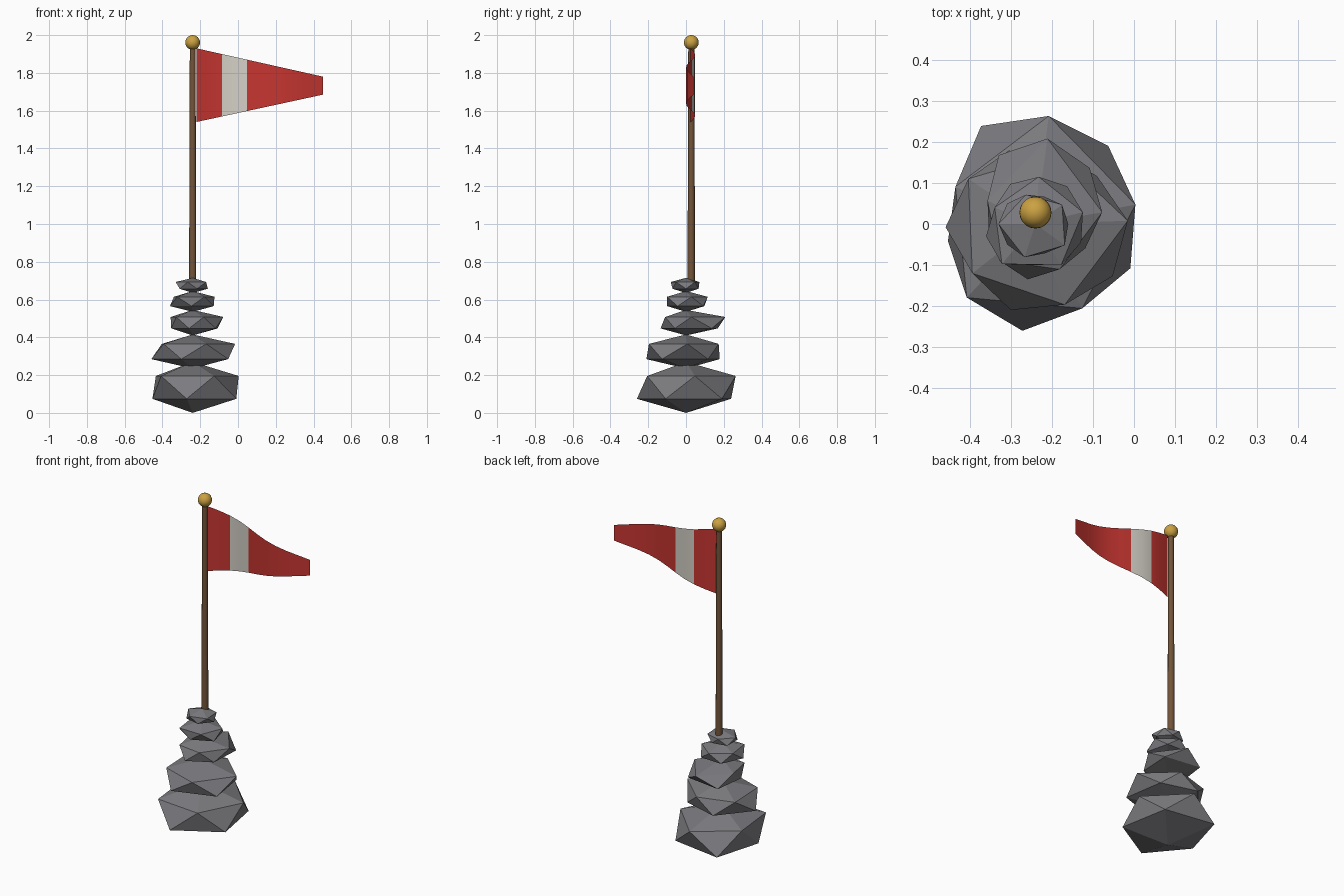
import bpy, bmesh, math

if "Cube" in bpy.data.objects:
    bpy.data.objects.remove(bpy.data.objects["Cube"])


def material(name, colour):
    mat = bpy.data.materials.new(name)
    mat.use_nodes = True
    rgba = (*colour, 1)
    mat.diffuse_color = rgba
    shader = next(n for n in mat.node_tree.nodes if n.type == 'BSDF_PRINCIPLED')
    shader.inputs["Base Color"].default_value = rgba
    shader.inputs["Roughness"].default_value = 0.8
    return mat


stone_grey = material("stone grey", (0.2, 0.2, 0.215))
wood_brown = material("wood brown", (0.17, 0.09, 0.042))
flag_red = material("flag red", (0.56, 0.036, 0.03))
flag_white = material("flag white", (0.66, 0.63, 0.57))
brass = material("brass gold", (0.6, 0.36, 0.055))

POLE_X, POLE_Y = -0.24, 0.028


def finish(name, bm, *mats):
    mesh = bpy.data.meshes.new(name)
    bm.to_mesh(mesh)
    bm.free()
    obj = bpy.data.objects.new(name, mesh)
    bpy.context.collection.objects.link(obj)
    for mat in mats:
        mesh.materials.append(mat)
    return obj


def stone(name, base, top, start, radii):
    """Squashed icosahedron; radii alternate between lower and upper ring."""
    bm = bmesh.new()
    height = top - base
    bottom = bm.verts.new((POLE_X, 0, base))
    peak = bm.verts.new((POLE_X, 0, top))
    ring = []
    for i, r in enumerate(radii):
        a = math.radians(start + 36 * i)
        z = base + height * (0.724 if i % 2 else 0.276)
        ring.append(bm.verts.new((POLE_X + r * math.cos(a), r * math.sin(a), z)))
    for i in range(len(ring)):
        a, b, c = (ring[(i + k) % len(ring)] for k in range(3))
        bm.faces.new((a, b, c))
        bm.faces.new((a, c, peak if i % 2 else bottom))
    bmesh.ops.recalc_face_normals(bm, faces=bm.faces)
    return finish(name, bm, stone_grey)


# Stacked stones, largest at the bottom
stone("base_stone", 0.0, 0.27, 263,
      (.262, .235, .255, .248, .26, .265, .273, .215, .217, .245))
stone("second_stone", 0.235, 0.415, 254,
      (.218, .209, .227, .225, .19, .18, .19, .197, .219, .195))
stone("third_stone", 0.41, 0.545, 262,
      (.136, .125, .135, .165, .19, .21, .19, .13, .115, .125))
stone("fourth_stone", 0.535, 0.645, 266,
      (.1, .118, .12, .119, .12, .115, .115, .107, .124, .127))
stone("top_stone", 0.635, 0.715, 288,
      (.075, .088, .08, .08, .07, .075, .085, .09, .085, .085))

# Tapered wooden pole
bpy.ops.mesh.primitive_cone_add(vertices=10, radius1=0.02, radius2=0.016,
                                depth=1.27, location=(POLE_X, POLE_Y, 1.305))
pole = bpy.context.object
pole.name = "pole"
pole.data.materials.append(wood_brown)
bpy.ops.object.shade_smooth_by_angle(angle=math.radians(50))

# Ball on top of the pole
bpy.ops.mesh.primitive_uv_sphere_add(segments=20, ring_count=12, radius=0.039,
                                     location=(POLE_X, POLE_Y, 1.961))
ball = bpy.context.object
ball.name = "pole_ball"
ball.data.materials.append(brass)
bpy.ops.object.shade_smooth()

# Waving tapered flag, a single sheet with one pale band
bm = bmesh.new()
SEGMENTS = 10
columns = []
for i in range(SEGMENTS + 1):
    t = i / SEGMENTS
    x = -0.22 + 0.67 * t
    y = 0.024 + 0.024 * math.sin(7 * t)
    columns.append([bm.verts.new((x, y, z))
                    for z in (1.54 + 0.145 * t, 1.93 - 0.15 * t)])
for i in range(SEGMENTS):
    (a, b), (c, d) = columns[i], columns[i + 1]
    face = bm.faces.new((a, c, d, b))
    face.material_index = 1 if i in (2, 3) else 0
    face.smooth = True
finish("flag", bm, flag_red, flag_white)
